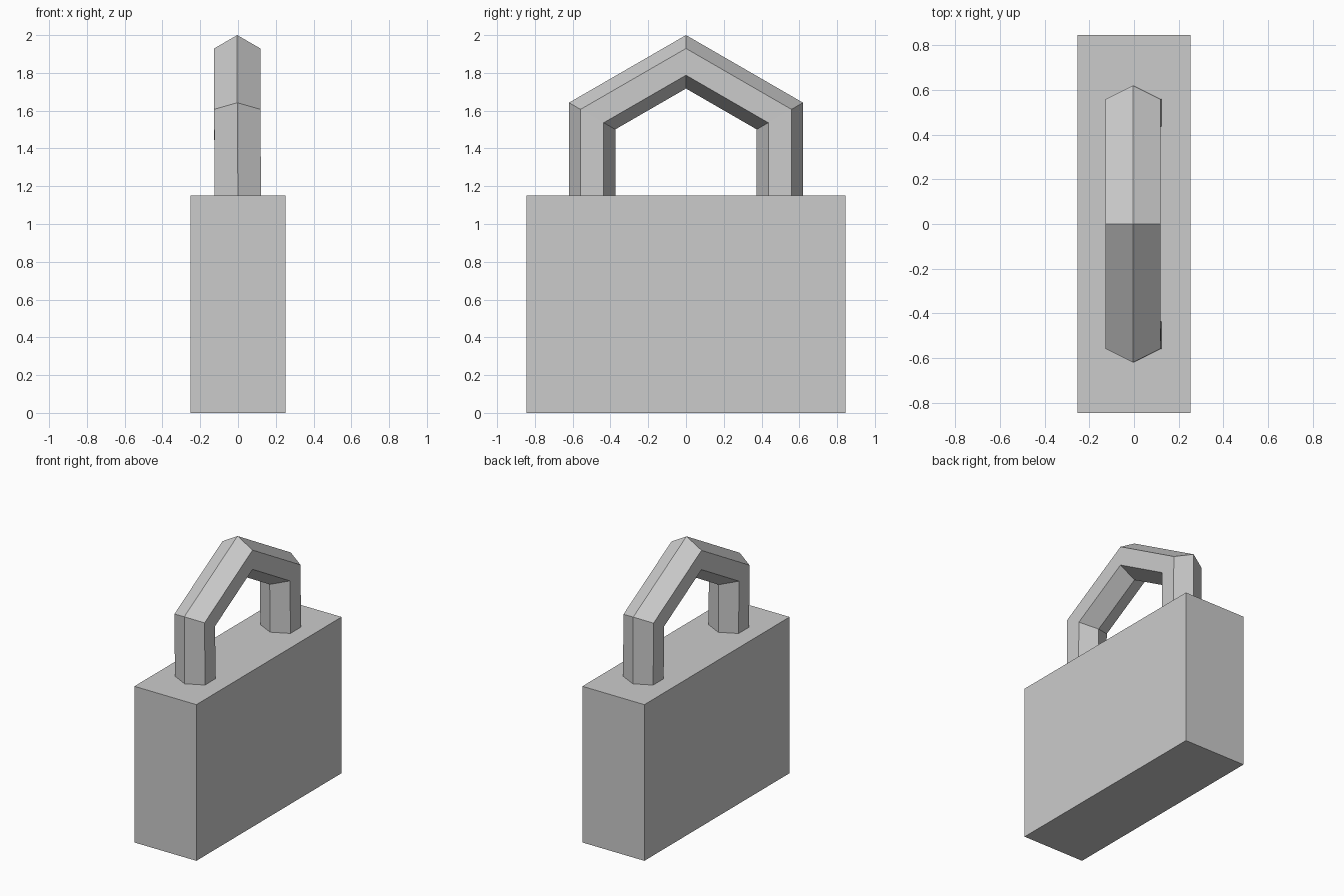
import bpy, bmesh
from math import sin, cos, radians

if "Cube" in bpy.data.objects:
    bpy.data.objects.remove(bpy.data.objects["Cube"])

def finish(name, bm):
    bmesh.ops.recalc_face_normals(bm, faces=bm.faces)
    mesh = bpy.data.meshes.new(name)
    bm.to_mesh(mesh)
    bm.free()
    obj = bpy.data.objects.new(name, mesh)
    bpy.context.collection.objects.link(obj)
    return obj

# Lock body: plain block
BODY = (0.505, 1.69, 1.15)
bm = bmesh.new()
bmesh.ops.create_cube(bm, size=1)
bmesh.ops.scale(bm, vec=BODY, verts=bm.verts)
bmesh.ops.translate(bm, vec=(0, 0, BODY[2] / 2), verts=bm.verts)
finish("lock_body", bm)

# Shackle: upper half of a six-sided ring, with legs dropping into the body
MAJOR, MINOR, CENTRE_Z, FOOT_Z = 0.574, 0.1415, 1.2845, 1.08
SIDES = 6

def ring(bm, angle, foot=False):
    verts = []
    for i in range(SIDES):
        t = radians(360 / SIDES * i)
        r = MAJOR + MINOR * cos(t)
        z = FOOT_Z if foot else CENTRE_Z + r * sin(radians(angle))
        x = MINOR * sin(t) - (0 if foot else 0.004)
        verts.append(bm.verts.new((x, r * cos(radians(angle)), z)))
    return verts

bm = bmesh.new()
rings = [ring(bm, 30, True)] + [ring(bm, a) for a in (30, 90, 150)] + [ring(bm, 150, True)]
for a, b in zip(rings, rings[1:]):
    for i in range(SIDES):
        j = (i + 1) % SIDES
        bm.faces.new((a[i], a[j], b[j], b[i]))
bm.faces.new(rings[0])
bm.faces.new(rings[-1])
finish("shackle", bm)
